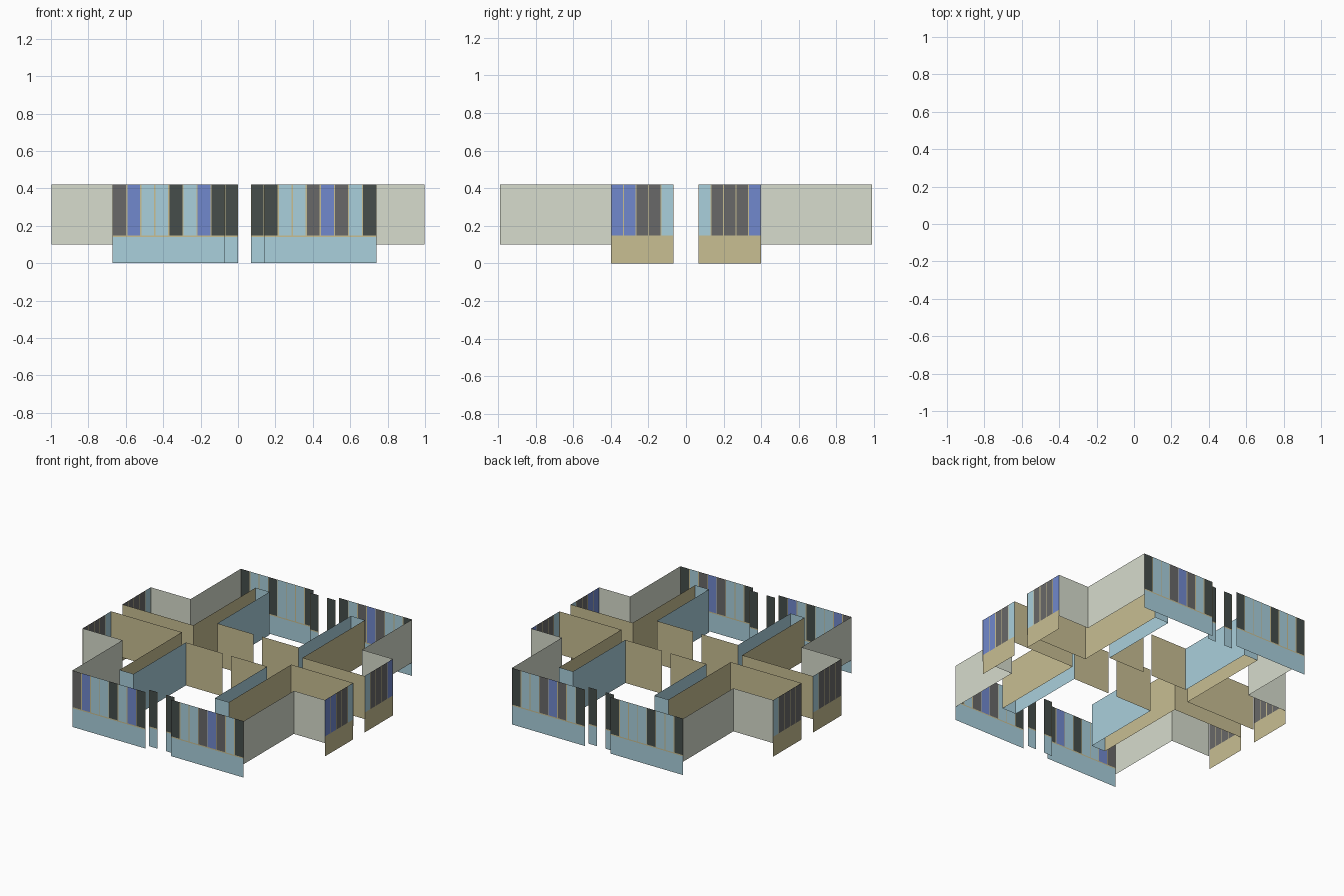
import bpy

if "Cube" in bpy.data.objects:
    bpy.data.objects.remove(bpy.data.objects["Cube"])

PALETTE = {
    "tan": (0.78, 0.74, 0.57), "sky": (0.66, 0.81, 0.86), "sage": (0.84, 0.86, 0.80),
    "blue": (0.44, 0.53, 0.80), "grey": (0.41, 0.41, 0.41), "dark": (0.28, 0.31, 0.30),
}
MATS = {}
for key, rgb in PALETTE.items():
    MATS[key] = bpy.data.materials.new(key + "_paint")
    MATS[key].diffuse_color = (*[c ** 2.2 for c in rgb], 1)

TOP = 0.42       # top of every wall
HANG = 0.10      # underside of solid and inner walls
SILL = 0.14      # top of the low panels under the windows
CX = 0.035       # plan axis of the long wings
CODE = {"d": "dark", "s": "sky", "g": "grey", "b": "blue"}


def wall(name, path, z0, z1, colour):
    """Thin vertical sheet following a plan polyline."""
    n = len(path)
    verts = [(x, y, z) for z in (z0, z1) for x, y in path]
    faces = [(i, i + 1, n + i + 1, n + i) for i in range(n - 1)]
    mesh = bpy.data.meshes.new(name)
    mesh.from_pydata(verts, [], faces)
    mesh.materials.append(MATS[colour])
    obj = bpy.data.objects.new(name, mesh)
    bpy.context.collection.objects.link(obj)
    return obj


def facade(name, a, b, colours, panel):
    """Low panel, tan sill and mullions, and a row of coloured window panes."""
    def at(t):
        return (a[0] + (b[0] - a[0]) * t, a[1] + (b[1] - a[1]) * t)
    length = abs(b[0] - a[0]) + abs(b[1] - a[1])
    gap = 0.003 / length
    n = len(colours)
    wall(name + "_low_panel", [a, b], 0, SILL, panel)
    wall(name + "_sill", [a, b], SILL, SILL + 0.008, "tan")
    for i, c in enumerate(colours):
        t0, t1 = i / n, (i + 1) / n
        wall(f"{name}_pane_{i}", [at(t0 + gap), at(t1 - gap)], SILL + 0.008, TOP, CODE[c])
        wall(f"{name}_mullion_{i}", [at(t0), at(t0 + gap)], SILL + 0.008, TOP, "tan")
        wall(f"{name}_mullion_end_{i}", [at(t1 - gap), at(t1)], SILL + 0.008, TOP, "tan")


# Window walls on the front and back, with the small recessed entrance bays
rows = {("front", "left"): "gbssdsbd", ("front", "right"): "dssgbgsd",
        ("back", "left"): "dssdsssd", ("back", "right"): "dsgbgssd"}
for (side, half), colours in rows.items():
    s = -1 if side == "front" else 1
    x0, x1 = (-0.67, -0.07) if half == "left" else (0.14, 0.74)
    facade(f"{side}_{half}", (x0, s * 0.99), (x1, s * 0.99), colours, "sky")
    e0, e1 = (-0.07, 0.0) if half == "left" else (0.07, 0.14)
    facade(f"{side}_{half}_entry", (e0, s * 0.945), (e1, s * 0.945), "d", "sky")

# Window walls on the two side wings
for name, x, near, far in (("right", 0.995, "bbggs", "sgggb"), ("left", -0.998, "ggggs", "ggggs")):
    facade(name + "_near", (x, -0.40), (x, -0.067), near, "tan")
    facade(name + "_far", (x, 0.067), (x, 0.40), far, "tan")

# Solid outer corners and inner partitions, repeated in all four quadrants
for sx in (-1, 1):
    end = sx * 0.997
    for sy in (-1, 1):
        tag = f"{'right' if sx > 0 else 'left'}_{'back' if sy > 0 else 'front'}"
        outer, mid, inner, hall = [CX + sx * d for d in (0.705, 0.45, 0.335, 0.035)]
        # L-shaped outer wall
        wall("outer_corner_" + tag, [(outer, sy * 0.99), (outer, sy * 0.40), (end, sy * 0.40)],
             HANG, TOP, "sage")
        # Corridor wall turning into the wing
        wall("corridor_wall_" + tag, [(end, sy * 0.067), (mid, sy * 0.067), (mid, sy * 0.80)],
             HANG, TOP, "tan")
        # Hall-side wall with its short return
        wall("hall_wall_" + tag, [(mid, sy * 0.80), (inner, sy * 0.80), (inner, sy * 0.185)],
             HANG, TOP, "sky")
        # Lobby wall at the centre
        wall("lobby_wall_" + tag, [(inner, sy * 0.185), (hall, sy * 0.185)], HANG, TOP, "tan")

for m in bpy.data.materials:
    if m.users and not m.is_grease_pencil:
        m.use_nodes = True
        m.node_tree.nodes["Principled BSDF"].inputs["Base Color"].default_value = m.diffuse_color
